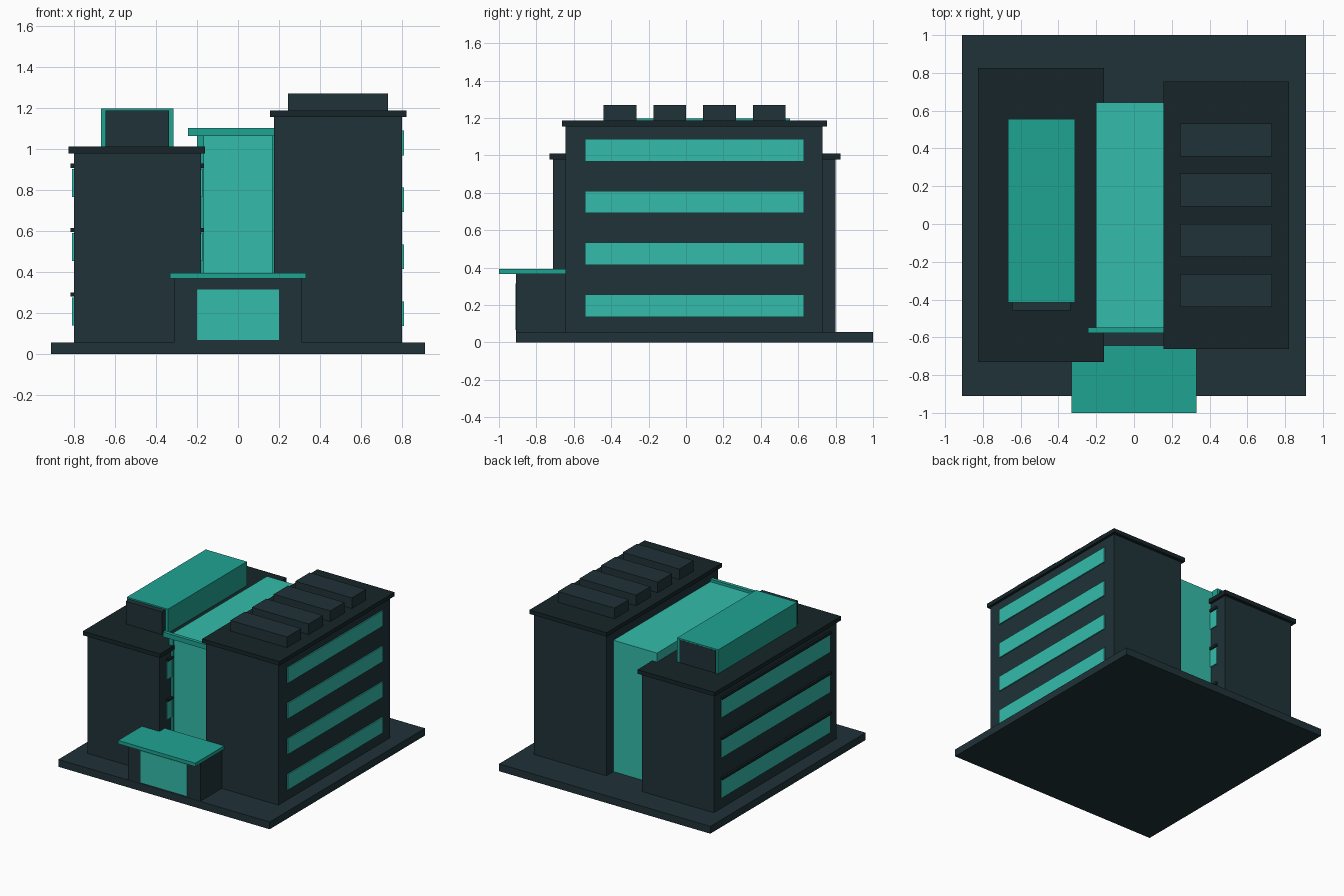
import bpy


def material(name, rgb):
    m = bpy.data.materials.new(name)
    m.diffuse_color = (*rgb, 1)
    return m


WALL = material("wall", (0.014, 0.032, 0.039))
TRIM = material("trim", (0.008, 0.018, 0.022))
GLASS = material("glass", (0.033, 0.50, 0.40))
TEAL = material("teal", (0.013, 0.37, 0.29))


def box(name, x, y, z, mat):
    """Box from (min, max) ranges on each axis."""
    bpy.ops.mesh.primitive_cube_add(size=1)
    o = bpy.context.object
    o.name = name
    c = [(a + b) / 2 for a, b in (x, y, z)]
    s = [b - a for a, b in (x, y, z)]
    for v in o.data.vertices:
        v.co = [v.co[i] * s[i] + c[i] for i in range(3)]
    o.data.materials.append(mat)
    return o


# Ground plinth
box("plinth", (-0.91, 0.91), (-0.91, 1.0), (0, 0.057), WALL)

# Left tower with roof slab
box("left_tower", (-0.80, -0.18), (-0.71, 0.80), (0.057, 0.98), WALL)
box("left_roof", (-0.825, -0.16), (-0.73, 0.825), (0.978, 1.01), TRIM)

# Left tower window bands with sun ledges, on both long sides
for i in range(3):
    z = 0.14 + 0.313 * i
    box("left_window_band", (-0.808, -0.172), (-0.625, 0.715), (z, z + 0.136), GLASS)
    box("left_window_ledge", (-0.815, -0.165), (-0.625, 0.715),
        (z + 0.141, z + 0.161), TRIM)

# Plant room on the left roof, wrapped in a teal shell
box("plant_room_shell", (-0.667, -0.313), (-0.415, 0.556), (1.01, 1.197), TEAL)
box("plant_room_core", (-0.646, -0.335), (-0.458, 0.557), (1.01, 1.187), WALL)

# Right tower with roof slab
box("right_tower", (0.175, 0.80), (-0.645, 0.73), (0.057, 1.157), WALL)
box("right_roof", (0.155, 0.82), (-0.662, 0.755), (1.155, 1.186), TRIM)

# Right tower window bands
for i in range(4):
    z = 0.137 + 0.277 * i
    box("right_window_band", (0.79, 0.809), (-0.54, 0.63), (z, z + 0.12), GLASS)

# Row of rooftop units
for i in range(4):
    y = -0.44 + 0.266 * i
    box("roof_unit", (0.243, 0.73), (y, y + 0.175), (1.186, 1.269), WALL)

# Glazed atrium between the towers, framed at the front
box("atrium", (-0.20, 0.20), (-0.55, 0.643), (0.057, 1.08), GLASS)
for s in (-1, 1):
    box("atrium_post", sorted((s * 0.165, s * 0.20)), (-0.565, -0.549),
        (0.057, 1.065), TEAL)
box("atrium_header", (-0.243, 0.243), (-0.577, -0.549), (1.063, 1.10), TEAL)

# Entrance porch with canopy and glass doors
box("porch", (-0.312, 0.312), (-0.908, -0.645), (0.057, 0.37), WALL)
box("porch_doors", (-0.20, 0.20), (-0.911, -0.90), (0.068, 0.315), GLASS)
box("porch_canopy", (-0.332, 0.332), (-1.0, -0.643), (0.367, 0.394), TEAL)
